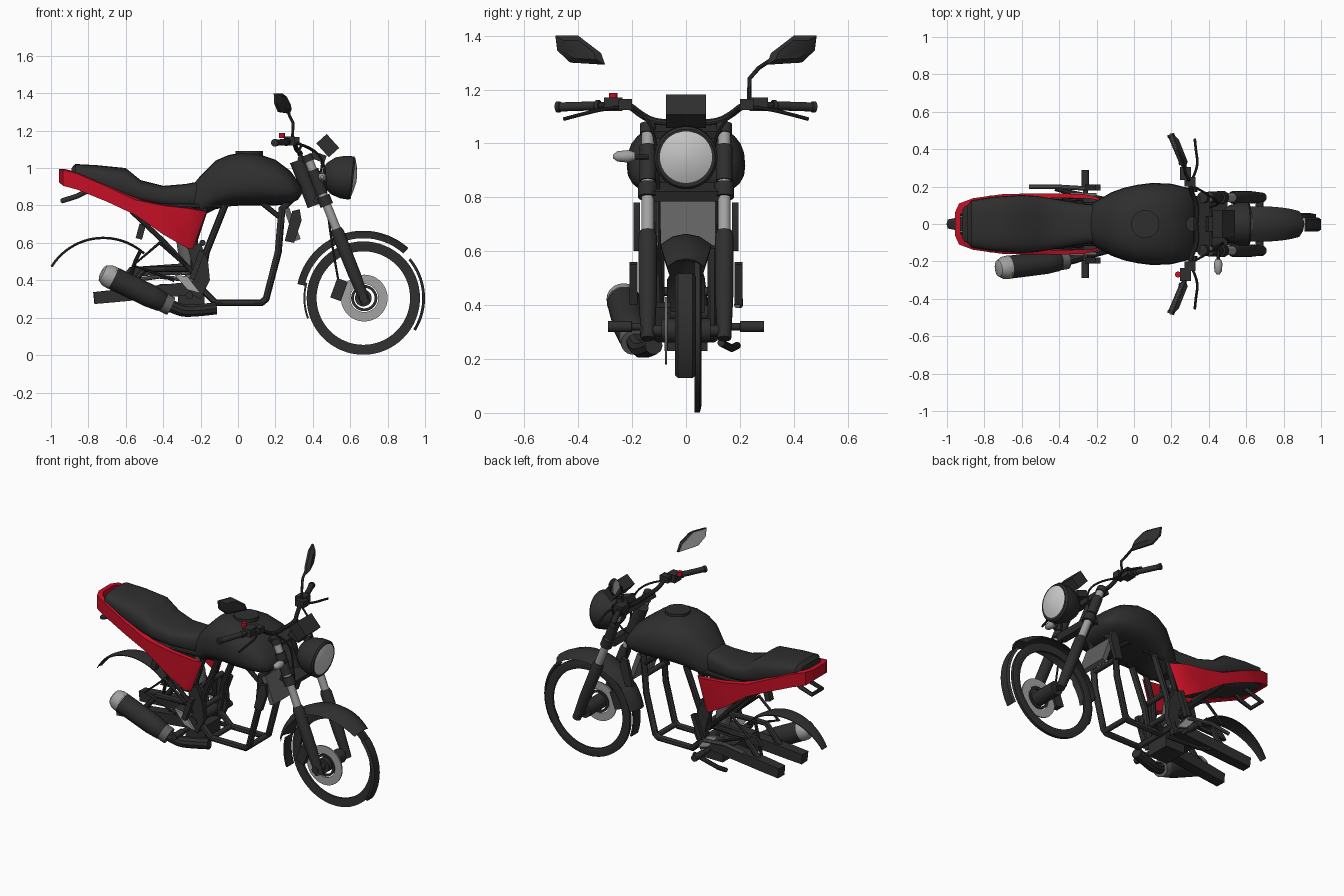
import bpy, bmesh, math
from mathutils import Vector, Matrix

if "Cube" in bpy.data.objects:
    bpy.data.objects.remove(bpy.data.objects["Cube"])


def mat(name, r, g, b):
    m = bpy.data.materials.new(name)
    m.diffuse_color = (r, g, b, 1)
    m.use_nodes = True
    m.node_tree.nodes["Principled BSDF"].inputs["Base Color"].default_value = m.diffuse_color
    return m


BLACK = mat("black", .028, .028, .028)
RED = mat("red", .55, .005, .018)
SILVER = mat("silver", .36, .36, .36)
LENS = mat("lens grey", .6, .6, .6)
GREY = mat("mid grey", .12, .12, .12)


def skin(name, rings, m, loop=False):
    """Join closed rings of points into one solid."""
    bm = bmesh.new()
    vs = [[bm.verts.new(p) for p in r] for r in rings]
    n, k = len(vs), len(vs[0])
    for i in range(n if loop else n - 1):
        a, b = vs[i], vs[(i + 1) % n]
        for j in range(k):
            bm.faces.new((a[j], a[(j + 1) % k], b[(j + 1) % k], b[j]))
    if not loop:
        bm.faces.new(vs[0])
        bm.faces.new(vs[-1])
    bmesh.ops.recalc_face_normals(bm, faces=bm.faces)
    me = bpy.data.meshes.new(name)
    bm.to_mesh(me)
    bm.free()
    me.materials.append(m)
    ob = bpy.data.objects.new(name, me)
    bpy.context.collection.objects.link(ob)
    return ob


def rod(name, p, q, prof, m, n=20):
    """Turned part along p-q; prof is a radius or a list of (t, radius)."""
    if not isinstance(prof, list):
        prof = [(0, prof), (1, prof)]
    p, q = Vector(p), Vector(q)
    rot = (q - p).to_track_quat('Z', 'Y')
    ph = math.pi / n
    return skin(name, [[p.lerp(q, t) + rot @ Vector((r * math.cos(ph + 2 * math.pi * j / n),
                r * math.sin(ph + 2 * math.pi * j / n), 0)) for j in range(n)] for t, r in prof], m)


def tube(name, pts, r, m=BLACK, smooth=False):
    cu = bpy.data.curves.new(name, 'CURVE')
    cu.dimensions = '3D'
    cu.bevel_depth, cu.bevel_resolution, cu.use_fill_caps = r, 3, True
    sp = cu.splines.new('NURBS' if smooth else 'POLY')
    sp.points.add(len(pts) - 1)
    for a, b in zip(sp.points, pts):
        a.co = (*b, 1)
    if smooth:
        sp.use_endpoint_u, sp.order_u, sp.resolution_u = True, 3, 6
    tmp = bpy.data.objects.new(name + "_path", cu)
    bpy.context.collection.objects.link(tmp)
    bpy.context.view_layer.update()
    me = bpy.data.meshes.new_from_object(tmp.evaluated_get(bpy.context.evaluated_depsgraph_get()))
    bpy.data.objects.remove(tmp)
    me.materials.clear()
    me.materials.append(m)
    ob = bpy.data.objects.new(name, me)
    bpy.context.collection.objects.link(ob)


def plate(name, pts, y0, y1, m=BLACK):
    return skin(name, [[(x, y, z) for x, z in pts] for y in (y0, y1)], m)


def box(name, c, s, m=BLACK, tilt=0):
    R = Matrix.Rotation(math.radians(tilt), 3, 'Y')
    sq = [(-1, -1), (1, -1), (1, 1), (-1, 1)]
    return skin(name, [[Vector(c) + R @ Vector((a * s[0] / 2, e * s[1] / 2, b * s[2] / 2))
                        for a, b in sq] for e in (-1, 1)], m)


def revolve(name, prof, cx, cz, a0, a1, m, n=48, taper=lambda t: 1):
    """Spin a closed (radius, y) profile about a wheel axle."""
    full = a1 - a0 >= 360
    rings = []
    for i in range(n if full else n + 1):
        a = math.radians(a0 + (a1 - a0) * i / n)
        rings.append([(cx + r * math.cos(a), y * taper(i / n), cz + r * math.sin(a)) for r, y in prof])
    return skin(name, rings, m, full)


def body(name, secs, m, e, mid, k=28):
    """Loft superellipse sections (x, z bottom, z top, half width)."""
    rings = []
    for x, zb, zt, w in secs:
        cz, ring = zb + mid * (zt - zb), []
        for j in range(k):
            c, s = math.cos(2 * math.pi * j / k), math.sin(2 * math.pi * j / k)
            h = zt - cz if s > 0 else cz - zb
            ring.append((x, math.copysign(w * abs(c) ** (2 / e), c),
                         cz + math.copysign(h * abs(s) ** (2 / e), s)))
        rings.append(ring)
    return skin(name, rings, m)


# Tank, cap, seat
body("tank", [(-.25, .77, .9, .09), (-.2, .74, .96, .125), (-.12, .78, 1.04, .17), (-.05, .795, 1.07, .195),
              (.02, .8, 1.083, .21), (.1, .8, 1.078, .22), (.2, .8, 1.045, .215), (.28, .81, .985, .195),
              (.32, .83, .93, .16), (.34, .86, .9, .1)], BLACK, 2.5, .42)
rod("filler_cap", (.06, 0, 1.06), (.06, 0, 1.092), .075, BLACK, 32)
body("seat", [(-.89, .95, 1.0, .1), (-.87, .93, 1.022, .125), (-.75, .88, 1.015, .145), (-.6, .82, 1.0, .155),
              (-.52, .81, .935, .15), (-.4, .79, .905, .13), (-.28, .78, .915, .11), (-.2, .78, .93, .1)],
     BLACK, 3, .5)
body("undertray", [(-.92, .91, .96, .1), (-.6, .78, .86, .13), (-.3, .7, .8, .12)], BLACK, 4, .5)

# Red side panels and tail in one U shape
cols = [(-.2, .77, .765, .145), (-.27, .785, .57, .16), (-.4, .8, .645, .163), (-.55, .83, .75, .163),
        (-.7, .9, .82, .16), (-.86, .97, .885, .138), (-.935, .99, .905, .11), (-.958, .995, .925, .06)]
U = cols + [(x, t, b, -y) for x, t, b, y in reversed(cols)]
skin("tail_panels", [[(x, y, t), (x, y, b), (x + .03, y * .85, b), (x + .03, y * .85, t)]
                     for x, t, b, y in U], RED)
tube("plate_holder", [(-.8, .04, .88), (-.86, .05, .85), (-.94, .05, .825), (-.94, -.05, .825),
                      (-.86, -.05, .85), (-.8, -.04, .88)], .014)

# Front wheel parts: sidewall, tread piece, disc, hub, fender
WX, WZ = .67, .305
revolve("front_sidewall", [(.25, .038), (.303, .032), (.303, .052), (.275, .058), (.25, .052)],
        WX, WZ, 0, 360, BLACK, 64)
revolve("front_tread", [(.315, -.04), (.33, -.03), (.33, .025), (.315, .035)], WX, WZ, -32, 40, BLACK, 24)
revolve("front_tread_rear", [(.31, -.035), (.32, -.035), (.32, .035), (.31, .035)], WX, WZ, 165, 200, BLACK, 12)
revolve("brake_disc", [(.075, -.078), (.125, -.078), (.125, -.07), (.075, -.07)], WX + .005, WZ, 0, 360, SILVER)
revolve("disc_carrier", [(.055, -.076), (.07, -.076), (.07, -.066), (.055, -.066)], WX + .005, WZ, 0, 360, BLACK)
rod("front_hub", (WX, -.09, WZ), (WX, .09, WZ), .045, BLACK)
rod("front_axle", (WX, -.17, WZ), (WX, .16, WZ), .022, BLACK)
box("brake_caliper", (.54, -.085, .35), (.06, .06, .11), BLACK, 20)
revolve("front_fender", [(.32, -.095), (.35, -.05), (.36, 0), (.35, .05), (.32, .095), (.343, .045),
                         (.351, 0), (.343, -.045)], WX, WZ, 48, 168, BLACK, 30,
        lambda t: .45 + .55 * math.sin(math.pi * min(1, t * 1.1 + .1)) ** .6 if t < .8 else .75)

# Fork, headlight, instruments, handlebar, mirrors
outline = [(.485, 1.4), (.4, 1.4), (.315, 1.335), (.3, 1.292), (.43, 1.3), (.478, 1.345)]
for s, tag in ((-1, "right"), (1, "left")):
    y = s * .142
    rod(tag + "_fork_tube", (.375, y, 1.05), (.54, y, .64), .024, SILVER)
    rod(tag + "_fork_cover", (.4, y, .99), (.45, y, .86), .031, BLACK)
    rod(tag + "_fork_leg", (.525, y, .675), (.685, y, .275), [(0, .028), (.05, .035), (.6, .034), (1, .026)], BLACK)
    rod(tag + "_fork_cap", (.365, y, 1.07), (.38, y, 1.035), .03, BLACK)
    rod(tag + "_fork_clamp", (.455, y, .85), (.475, y, .8), .036, BLACK)
    tube(tag + "_handlebar", [(.33, 0, 1.075), (.34, s * .1, 1.075), (.31, s * .16, 1.1), (.3, s * .22, 1.15),
                              (.28, s * .28, 1.142), (.2, s * .47, 1.135)], .013, BLACK, True)
    rod(tag + "_grip", (.262, s * .32, 1.14), (.195, s * .48, 1.135),
        [(0, .021), (.08, .021), (.1, .017), (.9, .017), (.92, .02), (1, .02)], BLACK)
    box(tag + "_switch", (.275, s * .27, 1.145), (.06, .07, .05))
    box(tag + "_lever_perch", (.3, s * .225, 1.145), (.06, .05, .04))
    tube(tag + "_lever", [(.305, s * .23, 1.135), (.345, s * .3, 1.13), (.33, s * .4, 1.105),
                          (.325, s * .455, 1.09)], .007, BLACK, True)

    def mirror_ring(dx, f):
        return [(.265 - (.395 + (a - .395) * f - .3) * .4 + dx, s * (.395 + (a - .395) * f),
                 1.347 + (b - 1.347) * f) for a, b in outline]
    skin(tag + "_mirror", [mirror_ring(0, 1), mirror_ring(.012, 1), mirror_ring(.035, .65)], BLACK)
    skin(tag + "_mirror_glass", [mirror_ring(-.003, .92), mirror_ring(.002, .92)], LENS)
    # Radiator shrouds
    plate(tag + "_shroud", [(.25, .61), (.3, .6), (.34, .72), (.33, .78), (.29, .77)], s * .17, s * .195)

    # Frame tubes and plates
    f = s * .1
    tube(tag + "_cradle", [(.31, s * .04, .86), (.235, f, .78), (.215, f, .55), (.15, f, .3), (.125, f, .28),
                           (-.12, f, .28), (-.2, f, .36), (-.17, f, .55), (-.07, f, .8)], .02)
    tube(tag + "_brace", [(.22, f, .74), (.12, f, .82)], .015)
    tube(tag + "_rear_strut", [(-.24, f, .45), (-.23, f, .62), (-.17, f, .8)], .017)
    tube(tag + "_subframe", [(-.24, s * .11, .44), (-.4, s * .12, .61), (-.57, s * .125, .77)], .014)
    tube(tag + "_top_rail", [(.3, s * .04, .87), (-.1, f, .8), (-.55, s * .11, .79), (-.88, s * .08, .92)], .015)
    plate(tag + "_frame_plate", [(-.27, .58), (-.2, .6), (-.16, .5), (-.15, .4), (-.2, .3), (-.26, .33),
                                 (-.23, .43)], s * .1, s * .135)
    plate(tag + "_footrest_plate", [(-.34, .43), (-.27, .42), (-.2, .33), (-.27, .35)], s * .15, s * .165, SILVER)
    tube(tag + "_passenger_stay", [(-.28, s * .14, .48), (-.42, s * .15, .6), (-.56, s * .15, .48),
                                   (-.34, s * .15, .4)], .01)
    rod(tag + "_footpeg", (-.26, s * .14, .32), (-.26, s * .29, .32), [(0, .014), (.4, .014), (.41, .021), (1, .021)],
        BLACK, 12)
    box(tag + "_pedal", (-.22, s * .195, .48), (.03, .03, .16), BLACK, 20)

    # Swingarm
    rod(tag + "_swingarm", (-.77, s * .12, .305), (-.22, s * .1, .36), [(0, .045), (.2, .047), (1, .05)], BLACK, 4)
    rod(tag + "_axle_block", (-.72, s * .1, .305), (-.72, s * .15, .305), .028, BLACK, 8)
    tube(tag + "_swingarm_brace", [(-.6, s * .11, .34), (-.5, s * .11, .46), (-.25, s * .1, .46)], .018)

tube("mirror_stem", [(.29, .235, 1.14), (.295, .235, 1.24), (.275, .27, 1.28), (.265, .33, 1.32)], .008)
rod("start_button", (.235, -.27, 1.16), (.235, -.27, 1.188), .016, RED, 12)
rod("headlight_shell", (.45, 0, .965), (.62, 0, .945),
    [(0, .03), (.1, .065), (.35, .1), (.65, .115), (.92, .117), (.98, .108)], BLACK, 40)
rod("headlight_lens", (.605, 0, .947), (.635, 0, .943), [(0, .106), (.35, .1), (.7, .07), (1, .02)], LENS, 40)
box("instruments", (.48, 0, 1.12), (.075, .15, .1), BLACK, -42)
box("instrument_mount", (.43, 0, 1.06), (.08, .08, .04), BLACK, 20)
rod("steering_head", (.315, 0, 1.04), (.41, 0, .8), .04, BLACK)
box("top_yoke", (.36, 0, 1.045), (.08, .3, .03), BLACK, 22)
box("bottom_yoke", (.45, 0, .82), (.09, .3, .04), BLACK, 22)
rod("indicator_stem", (.45, -.14, .95), (.45, -.2, .95), .01, BLACK, 8)
rod("indicator", (.45, -.19, .952), (.45, -.27, .952), [(0, .016), (.3, .024), (.8, .02), (1, .008)], SILVER, 12)
tube("brake_hose", [(.32, -.2, 1.13), (.46, -.12, 1.1), (.47, -.1, .85), (.5, -.1, .6), (.54, -.09, .38)],
     .006, BLACK, True)
tube("clutch_cable", [(.32, .2, 1.13), (.47, .12, 1.08), (.42, .09, .9), (.3, .06, .85)], .006, BLACK, True)

# Radiator and cross members
box("radiator", (.29, 0, .7), (.03, .22, .18), GREY, -20)
for x, z in ((.14, .29), (-.12, .28), (-.2, .45), (.225, .66), (-.19, .6), (-.55, .76)):
    rod("cross_tube", (x, -.11, z), (x, .11, z), .017, BLACK, 12)
rod("swingarm_pivot", (-.23, -.14, .37), (-.23, .14, .37), .03, BLACK)
box("swingarm_bridge", (-.38, 0, .35), (.08, .22, .06))
rod("rear_shock", (-.25, 0, .36), (-.3, 0, .72), [(0, .025), (.2, .025), (.21, .045), (.8, .045), (.81, .025), (1, .025)],
    GREY)
box("linkage", (-.25, 0, .28), (.14, .16, .1))

# Exhaust on the right side
rod("muffler", (-.385, -.195, .275), (-.675, -.232, .415), [(0, .035), (.08, .055), (.3, .062), (1, .062)], BLACK, 28)
rod("muffler_tip", (-.67, -.231, .412), (-.73, -.239, .442), [(0, .063), (.5, .06), (.9, .045), (1, .03)], SILVER, 28)
rod("muffler_collar", (-.36, -.19, .262), (-.4, -.197, .282), .052, GREY, 20)
tube("exhaust_pipe", [(-.12, -.12, .25), (-.24, -.15, .235), (-.32, -.18, .24), (-.4, -.197, .285)], .034, BLACK, True)

# Rear fender, chain guard, side stand, hanging hardware
revolve("rear_fender", [(.325, -.06), (.333, 0), (.325, .06), (.32, .06), (.327, 0), (.32, -.06)],
        -.72, .3, 48, 148, BLACK, 30, lambda t: 1 - .6 * t * t)
plate("chain_guard", [(-.62, .42), (-.58, .47), (-.3, .49), (-.26, .46), (-.3, .43)], .085, .11)
tube("fender_stay", [(-.6, .08, .34), (-.55, .06, .5), (-.52, .04, .56)], .01)
box("shock_reservoir", (-.52, -.1, .66), (.035, .04, .08), BLACK, 15)
tube("left_shift_lever", [(-.56, .2, .4), (-.42, .2, .42), (-.26, .19, .4)], .012, GREY)
tube("side_stand", [(-.15, .13, .26), (-.35, .17, .24), (-.42, .19, .25)], .014)

# Smooth shading with sharp edges kept
for o in bpy.context.scene.objects:
    o.select_set(True)
    bpy.context.view_layer.objects.active = o
bpy.ops.object.shade_smooth_by_angle(angle=math.radians(35))
